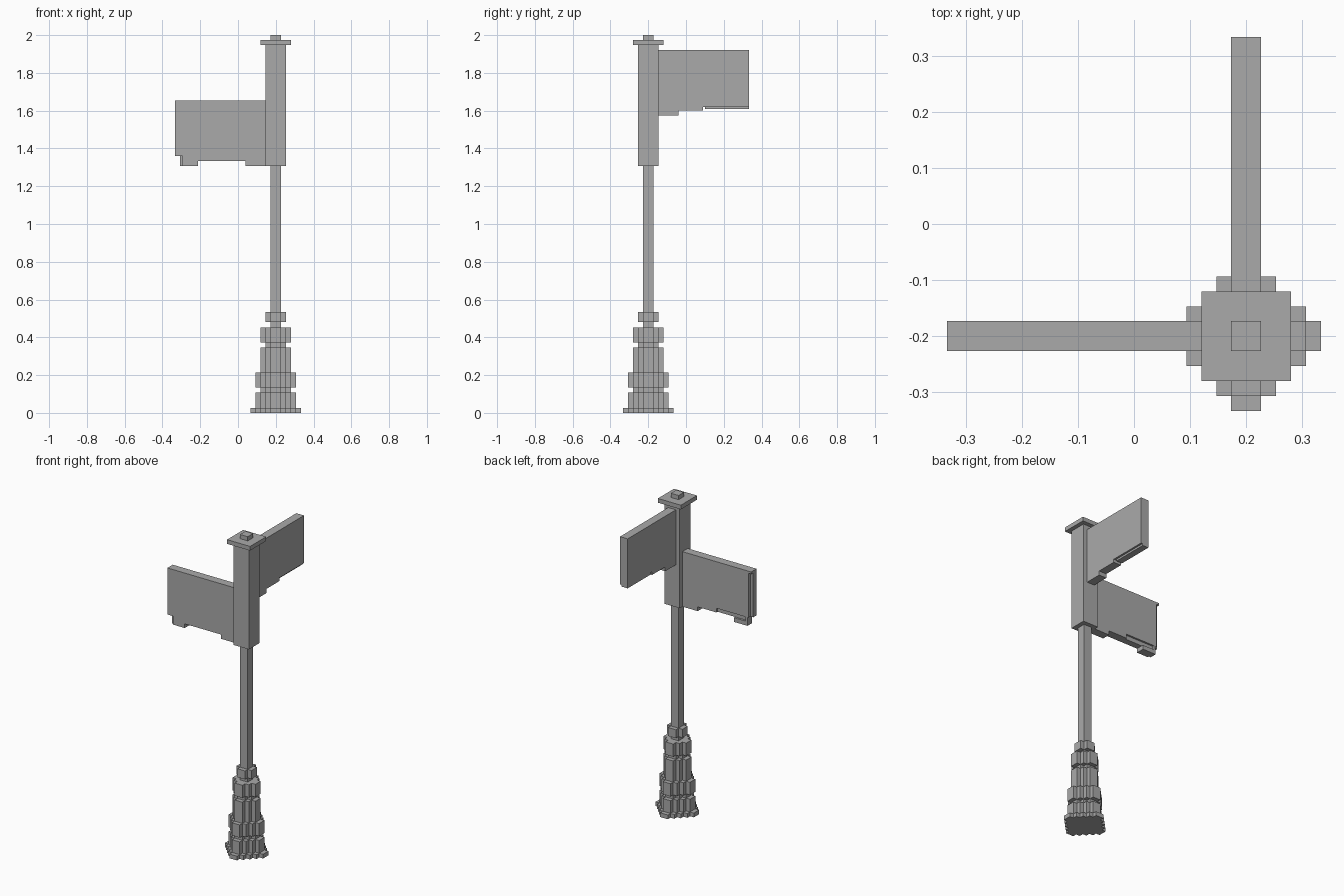
import bpy
import bmesh

cube = bpy.data.objects.get("Cube")
if cube:
    bpy.data.objects.remove(cube, do_unlink=True)

U = 2 / 75            # building-block size
CX, CY = 0.2, -0.2    # post axis
T = U                 # half thickness of the signs

grey = bpy.data.materials.new("iron_grey")
grey.use_nodes = True
grey.diffuse_color = (0.4, 0.4, 0.4, 1)
grey.node_tree.nodes["Principled BSDF"].inputs["Base Color"].default_value = (0.4, 0.4, 0.4, 1)


def finish(name, bm):
    mesh = bpy.data.meshes.new(name)
    bm.to_mesh(mesh)
    bm.free()
    mesh.materials.append(grey)
    obj = bpy.data.objects.new(name, mesh)
    bpy.context.collection.objects.link(obj)
    return obj


def box(name, x0, x1, y0, y1, z0, z1):
    bm = bmesh.new()
    bmesh.ops.create_cube(bm, size=1)
    for v in bm.verts:
        v.co.x = x1 if v.co.x > 0 else x0
        v.co.y = y1 if v.co.y > 0 else y0
        v.co.z = z1 if v.co.z > 0 else z0
    return finish(name, bm)


def square_block(name, half, z0, z1):
    h = half * U
    return box(name, CX - h, CX + h, CY - h, CY + h, z0 * U, z1 * U)


def stepped_block(name, half, z0, z1):
    """Prism with staircase corners, wide by whole blocks."""
    quarter = []
    for i in range(half):
        quarter += [(half - i, i), (half - i, i + 1)]
    outline = []
    for _ in range(4):
        outline += quarter
        quarter = [(-y, x) for x, y in quarter]
    bm = bmesh.new()
    face = bm.faces.new([bm.verts.new((CX + x * U, CY + y * U, z0 * U)) for x, y in outline])
    top = bmesh.ops.extrude_face_region(bm, geom=[face])["geom"]
    bmesh.ops.translate(bm, vec=(0, 0, (z1 - z0) * U),
                        verts=[g for g in top if isinstance(g, bmesh.types.BMVert)])
    bmesh.ops.dissolve_limit(bm, angle_limit=0.01, verts=bm.verts[:], edges=bm.edges[:])
    bmesh.ops.recalc_face_normals(bm, faces=bm.faces[:])
    return finish(name, bm)


# Stepped pedestal
stepped_block("base_plate", 5, 0, 1)
stepped_block("base_drum", 4, 1, 4)
stepped_block("base_neck", 3, 4, 5)
stepped_block("middle_ring", 4, 5, 8)
stepped_block("middle_drum", 3, 8, 13)
stepped_block("middle_neck", 2, 13, 14)
stepped_block("upper_ring", 3, 14, 17)
stepped_block("upper_collar", 2, 18, 20)

# Post, sign housing and cap
square_block("post", 1, 17, 49)
square_block("sign_housing", 2, 49, 73)
square_block("cap", 3, 73, 74)
square_block("finial", 1, 74, 75)


# Sign pointing to the right: panel with a rebated outer back corner
X_IN, X_OUT = CX - 2 * U, CX - 20 * U
Y0, Y1 = CY - T, CY + T
box("right_sign_panel", X_OUT + 0.02, X_IN, Y0, Y1, 51 * U, 62 * U)
box("right_sign_end", X_OUT, X_OUT + 0.02, Y0, Y1 - 0.02, 51 * U, 61.5 * U)
box("right_sign_end_top", X_OUT, X_OUT + 0.02, Y0, Y1, 61.5 * U, 62 * U)
box("right_sign_lower_edge", -0.09, X_IN, Y0, Y1, 50 * U, 51 * U)
box("right_sign_lower_rebate", -0.293, -0.09, Y0, Y1 - 0.012, 50 * U, 51 * U)
box("right_sign_inner_tab", 0.04, X_IN, Y0, Y1, 49 * U, 50 * U)
box("right_sign_outer_tab", -0.293, -0.213, Y0, Y1, 49 * U, 50 * U)
box("right_sign_tab_end", -0.307, -0.293, Y0 + 0.01, Y1, 49 * U, 51 * U)

# Sign pointing to the back
Y_IN, Y_OUT = CY + 2 * U, CY + 20 * U
X0, X1 = CX - T, CX + T
box("back_sign_panel", X0, X1, Y_IN, Y_OUT, 60.75 * U, 72 * U)
box("back_sign_lower_edge", X0, X1, Y_IN, 0.09, 60 * U, 60.75 * U)
box("back_sign_lower_rebate", X0, X1 - 0.012, 0.1, Y_OUT, 60.3 * U, 60.75 * U)
box("back_sign_inner_tab", X0, X1, Y_IN, -0.04, 59 * U, 60 * U)
